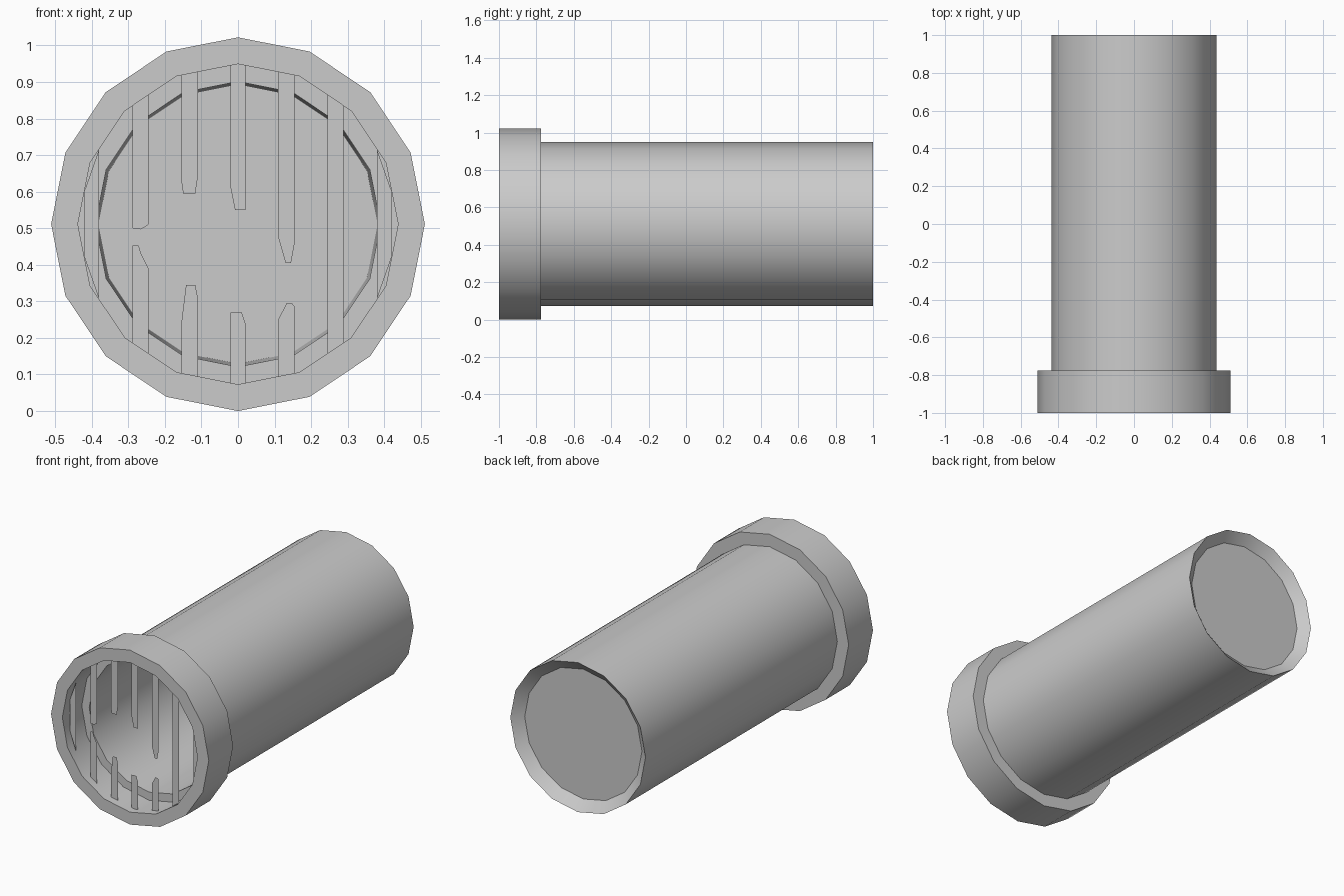
import bpy, bmesh, math

if "Cube" in bpy.data.objects:
    bpy.data.objects.remove(bpy.data.objects["Cube"])

SIDES, CZ, BORE = 16, 0.511, 0.438
BAR_Y = -0.955


def finish(name, bm, smooth=True):
    mesh = bpy.data.meshes.new(name)
    bm.to_mesh(mesh)
    bm.free()
    ob = bpy.data.objects.new(name, mesh)
    bpy.context.collection.objects.link(ob)
    if smooth:
        bpy.ops.object.select_all(action='DESELECT')
        bpy.context.view_layer.objects.active = ob
        ob.select_set(True)
        bpy.ops.object.shade_smooth_by_angle(angle=math.radians(30))
    return ob


def lathe(name, profile, closed):
    """Revolve (radius, y) points around the pipe axis; cap open profile ends."""
    bm = bmesh.new()
    rings = []
    for r, y in profile:
        ring = []
        for i in range(SIDES):
            a = 2 * math.pi * i / SIDES
            ring.append(bm.verts.new((r * math.cos(a), y, CZ + r * math.sin(a))))
        rings.append(ring)
    pairs = list(zip(rings, rings[1:]))
    if closed:
        pairs.append((rings[-1], rings[0]))
    else:
        bm.faces.new(rings[0])
        bm.faces.new(rings[-1])
    for a, b in pairs:
        for i in range(SIDES):
            j = (i + 1) % SIDES
            bm.faces.new((a[i], a[j], b[j], b[i]))
    bmesh.ops.recalc_face_normals(bm, faces=bm.faces)
    return finish(name, bm)


def bore_height(x):
    """Half height of the 16-sided opening at x."""
    step = 2 * math.pi / SIDES
    for i in range(SIDES // 4):
        x0, x1 = BORE * math.cos(i * step), BORE * math.cos((i + 1) * step)
        if x1 - 1e-6 <= abs(x) <= x0:
            t = (x0 - abs(x)) / (x0 - x1)
            z0, z1 = BORE * math.sin(i * step), BORE * math.sin((i + 1) * step)
            return z0 + t * (z1 - z0)
    return 0


def rim(xs, sign):
    return [(x, CZ + sign * bore_height(x)) for x in xs]


def bar(name, pts):
    bm = bmesh.new()
    f = bm.faces.new([bm.verts.new((x, BAR_Y, z)) for x, z in pts])
    f.normal_update()
    if f.normal.y > 0:
        f.normal_flip()
    finish(name, bm, smooth=False)


# Front collar
lathe("collar", [(BORE, -1), (0.511, -1), (0.511, -0.775), (BORE, -0.775)], True)

# Pipe: inner wall, front ledge, outer wall, flared back end, end disc
lathe("pipe", [(0.382, 0.945), (0.39, -0.82), (BORE, -0.82),
               (BORE, 1), (0.38, 0.95)], False)

# Whole bars
for n, (l, r) in enumerate([(-0.42, -0.38), (0.245, 0.288), (0.38, 0.42)]):
    bar(f"whole_bar_{n}", rim((l, r), 1) + rim((r, l), -1))

# Broken bars: jagged tips of the upper and lower stubs, listed left to right
broken = [
    ([(-0.288, 0.50), (-0.265, 0.497), (-0.245, 0.51)],
     [(-0.288, 0.453), (-0.272, 0.453), (-0.265, 0.43), (-0.245, 0.39)]),
    ([(-0.155, 0.63), (-0.15, 0.595), (-0.117, 0.595), (-0.11, 0.64)],
     [(-0.155, 0.24), (-0.142, 0.345), (-0.117, 0.345), (-0.11, 0.31)]),
    ([(-0.02, 0.61), (-0.008, 0.55), (0.02, 0.55)],
     [(-0.02, 0.27), (0.01, 0.27), (0.02, 0.24)]),
    ([(0.11, 0.475), (0.13, 0.405), (0.145, 0.405), (0.155, 0.46)],
     [(0.11, 0.25), (0.133, 0.295), (0.148, 0.295), (0.155, 0.285)]),
]
for n, (up, low) in enumerate(broken):
    for tag, tip, sign in (("upper", up, 1), ("lower", low, -1)):
        l, r = tip[0][0], tip[-1][0]
        # follow the opening's corner where it falls within the bar
        xs = (r, 0.0, l) if l < 0 < r else (r, l)
        bar(f"broken_bar_{tag}_{n}", tip + rim(xs, sign))
